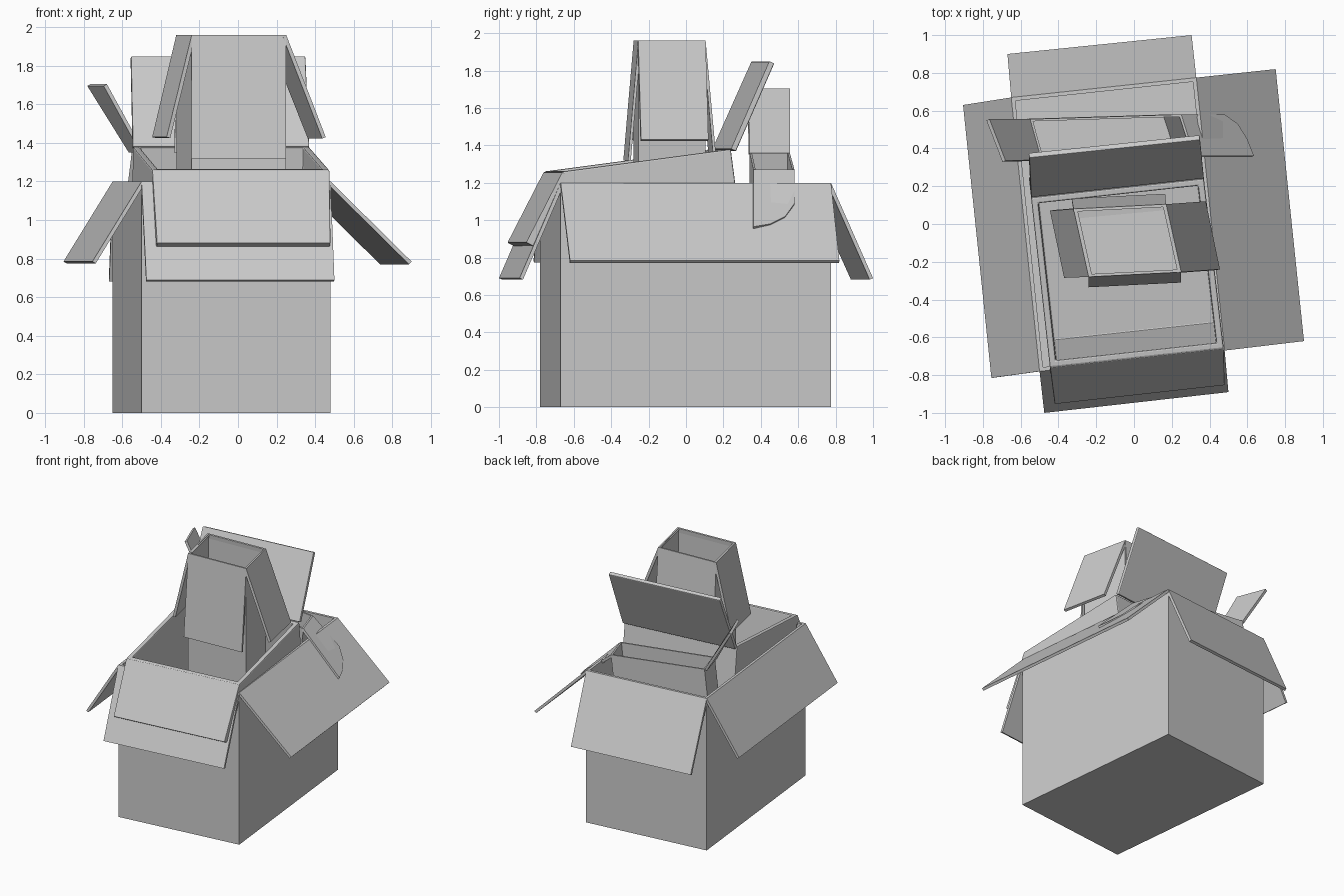
import bpy, bmesh
from mathutils import Vector

if "Cube" in bpy.data.objects:
    bpy.data.objects.remove(bpy.data.objects["Cube"])


def make_mesh(name, verts, faces, thick, up=False, bevel=0.0):
    bm = bmesh.new()
    vs = [bm.verts.new(v) for v in verts]
    for f in faces:
        bm.faces.new([vs[i] for i in f])
    bm.normal_update()
    if up:
        for f in bm.faces:
            if f.normal.z < 0:
                f.normal_flip()
    me = bpy.data.meshes.new(name)
    bm.to_mesh(me)
    bm.free()
    ob = bpy.data.objects.new(name, me)
    bpy.context.collection.objects.link(ob)
    s = ob.modifiers.new("Card", 'SOLIDIFY')
    s.thickness = thick
    s.offset = -1
    s.use_even_offset = True
    if bevel:
        b = ob.modifiers.new("Soft", 'BEVEL')
        b.width = bevel
        b.segments = 2
    return ob


def open_box(name, rim, down, thick, bevel=0.0):
    """Open-topped carton; rim order: front left, front right, back right, back left."""
    top = [Vector(p) for p in rim]
    low = [p + Vector(down) for p in top]
    faces = [(i + 4, (i + 1) % 4 + 4, (i + 1) % 4, i) for i in range(4)]
    return make_mesh(name, top + low, faces + [(7, 6, 5, 4)], thick, bevel=bevel)


def flap(name, rim, edge, tips, thick, bevel=0.0):
    """Flap hinged on one rim edge; tips listed from the far end of that edge."""
    pts = [rim[edge], rim[(edge + 1) % 4]] + tips
    return make_mesh(name, pts, [tuple(range(len(pts)))], thick, True, bevel)


# Large outer carton
big = [(-0.50, -0.78, 1.2), (0.48, -0.67, 1.2), (0.33, 0.775, 1.2), (-0.65, 0.67, 1.2)]
open_box("large_box", big, (0, 0, -1.2), 0.02)
flap("large_box_front_flap", big, 0, [(0.50, -0.89, 0.69), (-0.475, -1.0, 0.69)], 0.02)
flap("large_box_right_flap", big, 1, [(0.75, 0.82, 0.785), (0.90, -0.62, 0.785)], 0.02)
flap("large_box_back_flap", big, 2, [(-0.67, 0.90, 0.69), (0.305, 1.0, 0.69)], 0.02)
flap("large_box_left_flap", big, 3, [(-0.755, -0.815, 0.785), (-0.905, 0.63, 0.785)], 0.02)

# Medium carton, tilted with its back raised
mid = [(-0.445, -0.76, 1.26), (0.475, -0.66, 1.26), (0.37, 0.24, 1.38), (-0.545, 0.14, 1.38)]
open_box("medium_box", mid, (-0.012, 0.11, -0.84), 0.035, 0.008)
flap("medium_box_front_flap", mid, 0, [(0.48, -0.855, 0.88), (-0.42, -0.955, 0.88)], 0.045, 0.006)
flap("medium_box_back_flap", mid, 2, [(-0.555, 0.35, 1.85), (0.35, 0.445, 1.85)], 0.03, 0.006)

# Tall narrow carton
tall = [(-0.24, -0.28, 1.96), (0.25, -0.255, 1.96), (0.17, 0.105, 1.96), (-0.32, 0.08, 1.96)]
open_box("tall_box", tall, (0, 0, -1.43), 0.012)
flap("tall_box_front_flap", tall, 0, [(0.25, -0.31, 1.32), (-0.24, -0.335, 1.32)], 0.015)
flap("tall_box_right_flap", tall, 1, [(0.38, 0.12, 1.43), (0.455, -0.24, 1.43)], 0.02)
flap("tall_box_back_flap", tall, 2, [(-0.33, 0.135, 1.35), (0.165, 0.16, 1.35)], 0.015)
flap("tall_box_left_flap", tall, 3, [(-0.37, -0.285, 1.43), (-0.445, 0.07, 1.43)], 0.02)

# Narrow rear carton, leaning down to the right
rear = [(-0.49, 0.34, 1.36), (0.32, 0.36, 1.27), (0.25, 0.58, 1.27), (-0.55, 0.555, 1.36)]
open_box("rear_box", rear, (-0.085, 0, -0.69), 0.012)
flap("rear_box_right_flap", rear, 1,
     [(0.48, 0.58, 1.09), (0.55, 0.53, 1.02), (0.60, 0.45, 0.98), (0.635, 0.36, 0.965)], 0.02)
flap("rear_box_left_flap", rear, 3, [(-0.68, 0.335, 1.705), (-0.765, 0.555, 1.705)], 0.02)
